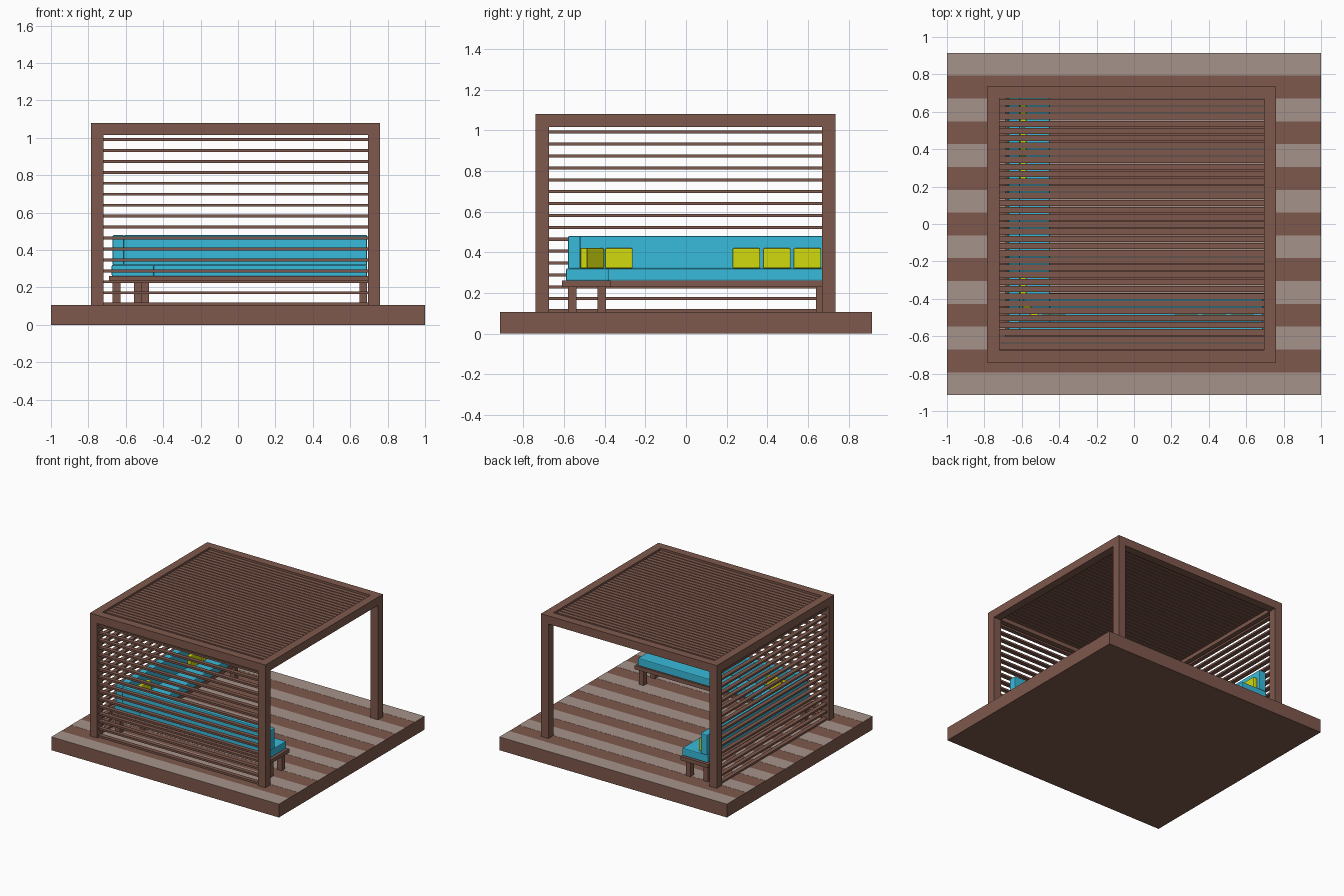
import bpy
import bmesh
from math import radians
from mathutils import Matrix

if "Cube" in bpy.data.objects:
    bpy.data.objects.remove(bpy.data.objects["Cube"])


def material(name, rgb):
    m = bpy.data.materials.new(name)
    m.diffuse_color = (*rgb, 1)
    m.use_nodes = True
    m.node_tree.nodes["Principled BSDF"].inputs["Base Color"].default_value = m.diffuse_color
    return m


WOOD = material("wood", (0.21, 0.098, 0.072))
PALE = material("pale_wood", (0.38, 0.29, 0.26))
BLUE = material("blue_fabric", (0.04, 0.49, 0.70))
YELLOW = material("yellow_fabric", (0.65, 0.70, 0.004))


def boxes(name, spans, mat, bevel=0):
    """One object made of boxes given as (x0, x1, y0, y1, z0, z1)."""
    bm = bmesh.new()
    for x0, x1, y0, y1, z0, z1 in spans:
        place = Matrix.Translation(((x0 + x1) / 2, (y0 + y1) / 2, (z0 + z1) / 2))
        size = Matrix.Diagonal((x1 - x0, y1 - y0, z1 - z0, 1))
        bmesh.ops.create_cube(bm, size=1, matrix=place @ size)
    me = bpy.data.meshes.new(name)
    bm.to_mesh(me)
    bm.free()
    me.materials.append(mat)
    ob = bpy.data.objects.new(name, me)
    bpy.context.collection.objects.link(ob)
    if bevel:
        mod = ob.modifiers.new("soft_edges", 'BEVEL')
        mod.width = bevel
        mod.segments = 2
    return ob


# Deck with alternating pale boards on its top face
FLOOR, HALF = 0.105, 0.915
boxes("deck", [(-1, 1, -HALF, HALF, 0, FLOOR)], WOOD)
board = 2 * HALF / 15
boxes("pale_deck_boards",
      [(-1, 1, -HALF + i * board, -HALF + (i + 1) * board, FLOOR - 0.002, FLOOR + 0.001)
       for i in range(0, 15, 2)], PALE)

# Pergola posts and roof frame
X0, X1, Y0, Y1, TOP, T = -0.785, 0.76, -0.74, 0.735, 1.08, 0.065
boxes("posts", [(x, x + T, y, y + T, FLOOR, TOP - T)
                for x in (X0, X1 - T) for y in (Y0, Y1 - T)], WOOD)
boxes("roof_frame",
      [(X0, X1, y, y + T, TOP - T, TOP) for y in (Y0, Y1 - T)]
      + [(x, x + T, Y0 + T, Y1 - T, TOP - T, TOP) for x in (X0, X1 - T)], WOOD)

# Roof slats
n = 35
pitch = (Y1 - Y0 - 2 * T) / n
boxes("roof_slats",
      [(X0 + T, X1 - T, Y0 + T + i * pitch + 0.003, Y0 + T + (i + 1) * pitch - 0.003,
        TOP - 0.035, TOP - 0.015) for i in range(n)], WOOD)

# Wall slats on the front and left sides
levels = [0.113 + 0.0585 * i for i in range(16)]
boxes("front_wall_slats",
      [(X0 + T, X1 - T, Y0 + 0.016, Y0 + 0.049, z - 0.0075, z + 0.0075) for z in levels], WOOD)
boxes("left_wall_slats",
      [(X0 + 0.016, X0 + 0.049, Y0 + T, Y1 - T, z - 0.0075, z + 0.0075) for z in levels], WOOD)

# L-shaped bench: tops and legs
boxes("bench_tops", [(-0.69, 0.71, -0.61, -0.37, 0.23, 0.26),
                     (-0.69, -0.45, -0.37, 0.71, 0.23, 0.26)], WOOD)
leg = 0.021
centres = [(0.67, -0.56), (0.67, -0.415), (-0.535, -0.415), (-0.65, -0.56),
           (-0.65, 0.66), (-0.497, 0.66)]
boxes("bench_legs", [(x - leg, x + leg, y - leg, y + leg, FLOOR, 0.23)
                     for x, y in centres], WOOD)

# Seat and back cushions
boxes("front_seat_cushion", [(-0.45, 0.69, -0.59, -0.38, 0.26, 0.32)], BLUE, 0.006)
boxes("left_seat_cushion", [(-0.675, -0.45, -0.59, 0.69, 0.26, 0.32)], BLUE, 0.006)
boxes("front_back_cushion", [(-0.61, 0.69, -0.58, -0.52, 0.318, 0.48)], BLUE, 0.006)
boxes("left_back_cushion", [(-0.67, -0.61, -0.58, 0.69, 0.318, 0.48)], BLUE, 0.006)


# Throw pillows: two rows of four and one turned into the corner
def pillow(name, x, y, turn):
    ob = boxes(name, [(-0.068, 0.068, -0.0175, 0.0175, -0.05, 0.05)], YELLOW, 0.007)
    ob.location = (x, y, 0.37)
    ob.rotation_euler.z = radians(turn)


for i, x in enumerate((-0.43, 0.28, 0.43, 0.58)):
    pillow(f"front_pillow_{i + 1}", x, -0.502, 0)
for i, y in enumerate((-0.33, 0.297, 0.447, 0.597)):
    pillow(f"left_pillow_{i + 1}", -0.592, y, 90)
pillow("corner_pillow", -0.555, -0.462, -45)
